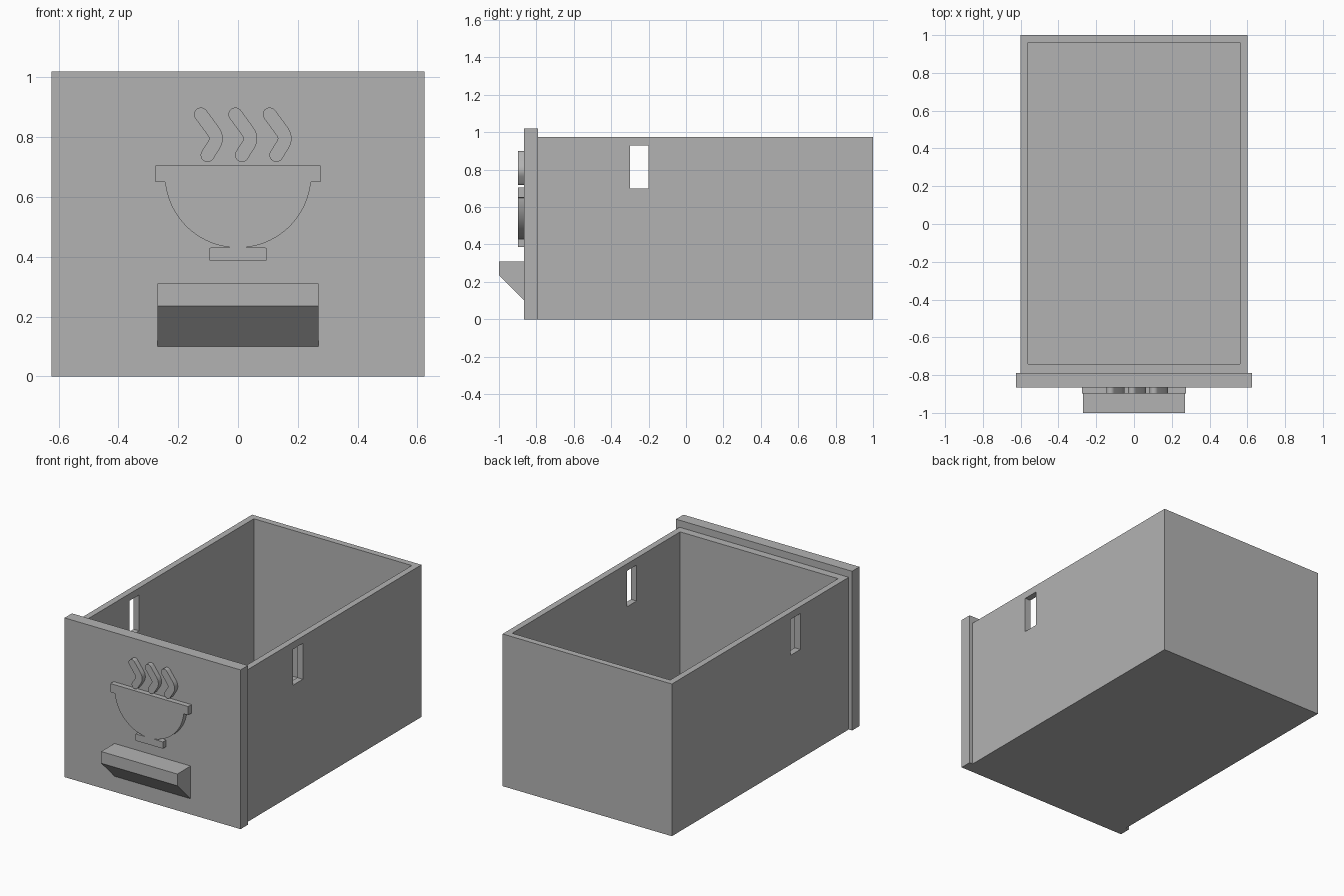
import bpy, bmesh, math
from mathutils import Vector

old = bpy.data.objects.get("Cube")
if old:
    bpy.data.objects.remove(old, do_unlink=True)

gray = bpy.data.materials.new("plain gray")
gray.use_nodes = True
color = (0.45, 0.45, 0.45, 1)
gray.diffuse_color = color
gray.node_tree.nodes["Principled BSDF"].inputs["Base Color"].default_value = color


def prism(name, outline, start, depth):
    """Extrude a closed outline of 3D points along a vector."""
    mesh = bpy.data.meshes.new(name)
    bm = bmesh.new()
    face = bm.faces.new([bm.verts.new(Vector(p) + Vector(start)) for p in outline])
    grown = bmesh.ops.extrude_face_region(bm, geom=[face])
    verts = [v for v in grown["geom"] if isinstance(v, bmesh.types.BMVert)]
    bmesh.ops.translate(bm, verts=verts, vec=depth)
    bmesh.ops.recalc_face_normals(bm, faces=bm.faces)
    bm.to_mesh(mesh)
    bm.free()
    mesh.materials.append(gray)
    obj = bpy.data.objects.new(name, mesh)
    bpy.context.collection.objects.link(obj)
    return obj


def box(name, x, y, z):
    base = [(x[0], y[0], 0), (x[1], y[0], 0), (x[1], y[1], 0), (x[0], y[1], 0)]
    return prism(name, base, (0, 0, z[0]), (0, 0, z[1] - z[0]))


def smooth(obj):
    bpy.ops.object.select_all(action="DESELECT")
    obj.select_set(True)
    bpy.context.view_layer.objects.active = obj
    bpy.ops.object.shade_smooth_by_angle(angle=math.radians(30))


def cut(obj, cutter):
    mod = obj.modifiers.new("cut", "BOOLEAN")
    mod.operation, mod.solver, mod.object = "DIFFERENCE", "EXACT", cutter
    bpy.context.view_layer.objects.active = obj
    bpy.ops.object.modifier_apply(modifier=mod.name)
    bpy.data.objects.remove(cutter, do_unlink=True)


# Open drawer body with one slot through both side walls
body = box("drawer_body", (-0.6, 0.6), (-0.79, 1), (0, 0.975))
cut(body, box("cavity", (-0.56, 0.56), (-0.74, 0.96), (0.04, 1.2)))
cut(body, box("side_slots", (-1, 1), (-0.3, -0.2), (0.7, 0.93)))

# Front panel
PANEL = -0.865
box("front_panel", (-0.624, 0.624), (PANEL, -0.79), (0, 1.02))

# Wedge handle, extruded sideways from its side profile
profile = [(0, PANEL, 0.31), (0, -1, 0.31), (0, -1, 0.235), (0, PANEL, 0.1)]
prism("handle", profile, (-0.27, 0, 0), (0.54, 0, 0))

# Raised bowl: rim, round belly and foot as one mirrored outline
RELIEF = (0, 0.033, 0)
FRONT = (0, -0.898, 0)
half = [(0.276, 0.705), (0.276, 0.65)]
radius, middle = 0.245, 0.675
for i in range(25):
    a = math.radians(6 + i * (77.6 / 24))
    half.append((radius * math.cos(a), middle - radius * math.sin(a)))
half += [(0.096, 0.43), (0.096, 0.387)]
outline = half + [(-x, z) for x, z in reversed(half)]
smooth(prism("bowl_relief", [(x, 0, z) for x, z in outline], FRONT, RELIEF))

# Three bent steam wisps with round ends
top, bend, low = Vector((-0.124, 0.876)), Vector((-0.066, 0.797)), Vector((-0.102, 0.74))
a, b = bend.lerp(top, 0.3), bend.lerp(low, 0.4)
path = [top]
for i in range(9):
    t = i / 8
    path.append(a.lerp(bend, t).lerp(bend.lerp(b, t), t))
path.append(low)
width = 0.023


def cap(center, along):
    start = math.atan2(along.y, along.x) + math.pi / 2
    return [center + width * Vector((math.cos(start - math.pi * k / 12),
                                     math.sin(start - math.pi * k / 12))) for k in range(13)]


def side(sign):
    points = []
    for i in range(1, len(path) - 1):
        d = (path[i + 1] - path[i - 1]).normalized()
        points.append(path[i] + sign * width * Vector((-d.y, d.x)))
    return points


wisp = side(1) + cap(low, low - b) + side(-1)[::-1] + cap(top, top - a)
for n, name in enumerate(("right", "middle", "left")):
    shift = Vector(FRONT) + Vector((0.115 * n, 0, 0))
    smooth(prism("steam_" + name, [(p.x, 0, p.y) for p in wisp], shift, RELIEF))
